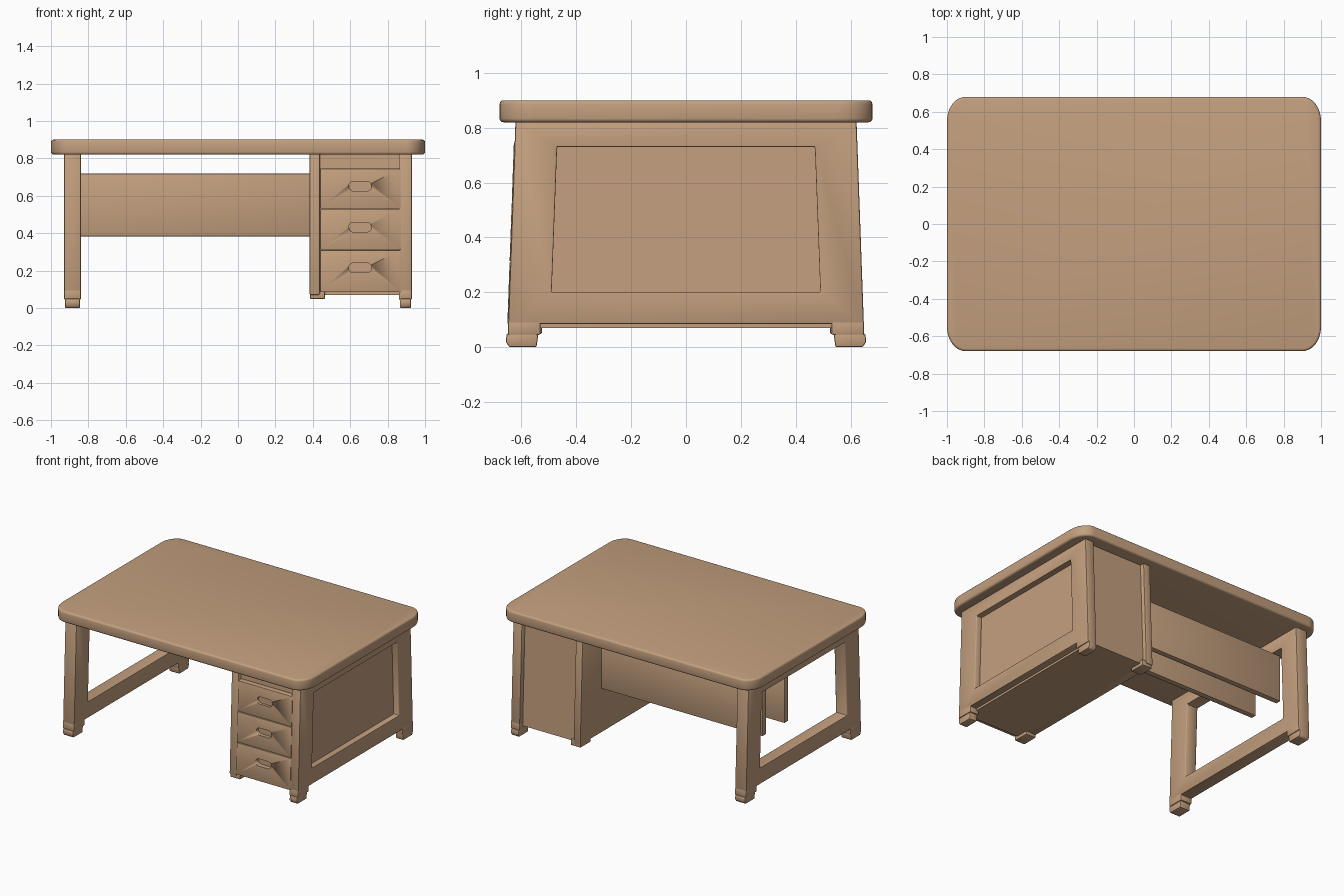
import bpy, bmesh, math

cube = bpy.data.objects.get("Cube")
if cube:
    bpy.data.objects.remove(cube, do_unlink=True)

wood = bpy.data.materials.new("warm_tan_wood")
wood.use_nodes = True
COLOUR = (0.55, 0.35, 0.21, 1)
wood.diffuse_color = COLOUR
wood.node_tree.nodes["Principled BSDF"].inputs["Base Color"].default_value = COLOUR


def lean(z):
    """Half depth of the desk frame, which widens towards the floor."""
    return 0.622 + 0.036 * (0.82 - z)


def finish(name, bm, bevel=0.006, segments=2):
    bmesh.ops.recalc_face_normals(bm, faces=bm.faces)
    mesh = bpy.data.meshes.new(name)
    bm.to_mesh(mesh)
    bm.free()
    mesh.materials.append(wood)
    obj = bpy.data.objects.new(name, mesh)
    bpy.context.collection.objects.link(obj)
    bpy.ops.object.select_all(action='DESELECT')
    obj.select_set(True)
    bpy.context.view_layer.objects.active = obj
    if bevel:
        mod = obj.modifiers.new("soft_edges", 'BEVEL')
        mod.width, mod.segments = bevel, segments
        mod.limit_method, mod.angle_limit = 'ANGLE', math.radians(40)
        bpy.ops.object.modifier_apply(modifier=mod.name)
    bpy.ops.object.shade_smooth_by_angle(angle=math.radians(35))
    return obj


def prism(name, points, shift, bevel=0.006, segments=2, rings=None):
    """Extrude a flat outline, or a list of quads over it, along shift."""
    bm = bmesh.new()
    verts = [bm.verts.new(p) for p in points]
    faces = [bm.faces.new([verts[i] for i in f]) for f in (rings or [range(len(verts))])]
    geom = bmesh.ops.extrude_face_region(bm, geom=faces, use_keep_orig=True)["geom"]
    moved = [g for g in geom if isinstance(g, bmesh.types.BMVert)]
    bmesh.ops.translate(bm, verts=moved, vec=shift)
    return finish(name, bm, bevel, segments)


def side_slab(name, x0, x1, outline, bevel=0.006, rings=None):
    """Part with a (y, z) outline running from x0 to x1."""
    return prism(name, [(x0, y, z) for y, z in outline], (x1 - x0, 0, 0), bevel, rings=rings)


def box(name, x0, x1, y0, y1, z0, z1, bevel=0.004):
    return side_slab(name, x0, x1, [(y0, z0), (y1, z0), (y1, z1), (y0, z1)], bevel)


def trapezoid(z0, z1, inset=0.0):
    a, b = lean(z0) - inset, lean(z1) - inset
    return [(-a, z0), (a, z0), (b, z1), (-b, z1)]


# Rounded top
rx, ry, top = 0.10, 0.13, []
for k, (sx, sy) in enumerate([(1, 1), (-1, 1), (-1, -1), (1, -1)]):
    for i in range(9):
        a = math.pi / 2 * (k + i / 8)
        top.append((sx * (1 - rx) + rx * math.cos(a), sy * (0.68 - ry) + ry * math.sin(a), 0.82))
prism("desk_top", top, (0, 0, 0.08), 0.014, 3)

# Open trapezoid side frames with stub legs and feet
ring = [(i, (i + 1) % 4, 4 + (i + 1) % 4, 4 + i) for i in range(4)]
opening = [(-0.49, 0.2), (0.49, 0.2), (0.47, 0.73), (-0.47, 0.73)]
for side, x0, x1 in (("right", -0.93, -0.84), ("left", 0.86, 0.93)):
    side_slab(side + "_frame", x0, x1, trapezoid(0.085, 0.825) + opening, rings=ring)
    for end, s in (("front", -1), ("back", 1)):
        side_slab(f"{side}_{end}_leg", x0, x1,
                  [(s * 0.53, 0.1), (s * 0.53, 0.045), (s * lean(0.045), 0.045), (s * lean(0.1), 0.1)])
        side_slab(f"{side}_{end}_foot", x0 + 0.005, x1 - 0.005,
                  [(s * 0.545, 0), (s * 0.645, 0), (s * 0.657, 0.02), (s * 0.654, 0.05), (s * 0.538, 0.05)])

# Recessed panel filling the cabinet side frame
box("cabinet_side_panel", 0.85, 0.887, -0.53, 0.53, 0.15, 0.78, 0)

# Cabinet carcass and inner wall
side_slab("cabinet_body", 0.42, 0.88, trapezoid(0.07, 0.825, 0.035), 0)
side_slab("cabinet_inner_wall", 0.383, 0.438, trapezoid(0.07, 0.825, 0.004))
for end, s in (("front", -1), ("back", 1)):
    y0, y1 = sorted((s * 0.525, s * 0.64))
    box(f"cabinet_{end}_foot", 0.385, 0.465, y0, y1, 0.048, 0.09, 0.006)

# Leaning drawer fronts with a rounded finger slot cut in each
for name, z0, z1 in (("bottom", 0.085, 0.309), ("middle", 0.313, 0.527), ("top", 0.531, 0.745)):
    drawer = side_slab(name + "_drawer", 0.44, 0.869,
                       [(-lean(z0) - 0.003, z0), (-0.58, z0), (-0.58, z1), (-lean(z1) - 0.003, z1)], 0.003)
    zc = {"bottom": 0.215, "middle": 0.432, "top": 0.651}[name]
    slot = []
    for i in range(16):
        a = math.tau * (i + 0.5) / 16
        slot.append((0.653 + math.copysign(0.036, math.cos(a)) + 0.025 * math.cos(a),
                     -0.75, zc + 0.026 * math.sin(a)))
    cutter = prism("slot_cutter", slot, (0, 0.137, 0), 0)
    cutter.hide_render = True
    mod = drawer.modifiers.new("slot", 'BOOLEAN')
    mod.operation, mod.solver, mod.object = 'DIFFERENCE', 'EXACT', cutter
    bpy.context.view_layer.objects.active = drawer
    bpy.ops.object.modifier_apply(modifier=mod.name)
    bpy.data.objects.remove(cutter, do_unlink=True)

# Twin cross panels between the open frame and the cabinet
for name, y in (("front_cross_panel", 0.14), ("back_cross_panel", 0.385)):
    box(name, -0.89, 0.40, y - 0.02, y + 0.02, 0.383, 0.718, 0.003)
